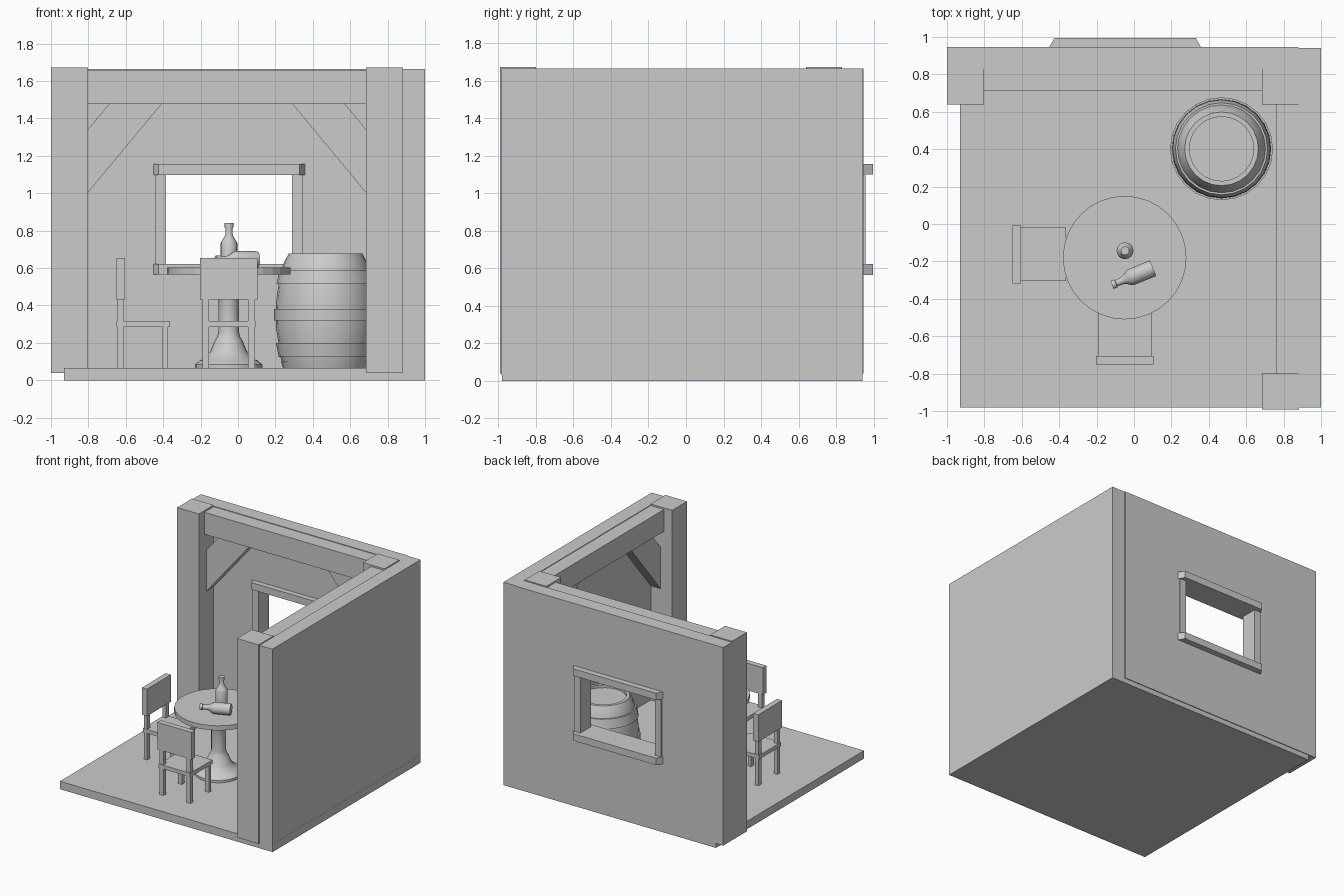
import bpy, bmesh, math
from mathutils import Matrix, Vector

if "Cube" in bpy.data.objects:
    bpy.data.objects.remove(bpy.data.objects["Cube"])


def make(name, bm, matrix=None):
    bmesh.ops.recalc_face_normals(bm, faces=bm.faces[:])
    me = bpy.data.meshes.new(name)
    bm.to_mesh(me)
    bm.free()
    ob = bpy.data.objects.new(name, me)
    if matrix:
        ob.matrix_world = matrix
    bpy.context.collection.objects.link(ob)
    return ob


def box(name, x, y, z, matrix=None):
    bm = bmesh.new()
    bmesh.ops.create_cube(bm, size=1)
    for v in bm.verts:
        v.co = Vector([(a + b) / 2 + c * (b - a) for (a, b), c in zip((x, y, z), v.co)])
    return make(name, bm, matrix)


def prism(name, base, offset):
    """Extrude a closed 3D outline along an offset."""
    bm = bmesh.new()
    f = bm.faces.new([bm.verts.new(p) for p in base])
    r = bmesh.ops.extrude_face_region(bm, geom=[f])
    bmesh.ops.translate(bm, vec=offset, verts=[g for g in r['geom'] if isinstance(g, bmesh.types.BMVert)])
    return make(name, bm)


def lathe(name, profile, sides, matrix):
    """Revolve (radius, z) points; the profile starts and ends on the axis."""
    bm = bmesh.new()
    vs = [bm.verts.new((r, 0, z)) for r, z in profile]
    es = [bm.edges.new(p) for p in zip(vs, vs[1:])]
    bmesh.ops.spin(bm, geom=vs + es, cent=(0, 0, 0), axis=(0, 0, 1),
                   angle=2 * math.pi, steps=sides)
    bmesh.ops.remove_doubles(bm, verts=bm.verts[:], dist=0.0005)
    return make(name, bm, matrix)


def smooth(ob, deg=35):
    bpy.ops.object.select_all(action='DESELECT')
    bpy.context.view_layer.objects.active = ob
    ob.select_set(True)
    bpy.ops.object.shade_smooth_by_angle(angle=math.radians(deg))


FLOOR = 0.065
# Floor and walls
box("floor", (-0.93, 1), (-0.98, 0.94), (0, FLOOR))
box("right_wall", (0.88, 0.999), (-0.982, 0.94), (0.03, 1.665))
back = box("back_wall", (-1, 0.88), (0.83, 0.946), (0.04, 1.665))

# Window opening
cutter = box("window_cutter", (-0.42, 0.325), (0.6, 1.2), (0.59, 1.13))
cutter.hide_render = True
mod = back.modifiers.new("window", 'BOOLEAN')
mod.operation = 'DIFFERENCE'
mod.solver = 'EXACT'
mod.object = cutter
bpy.context.view_layer.objects.active = back
bpy.ops.object.modifier_apply(modifier=mod.name)
bpy.data.objects.remove(cutter)

# Window frame: rails with chamfered ends, plain jambs
for name, z in (("window_sill", 0.565), ("window_head", 1.098)):
    outline = [(-0.425, 0.785), (0.33, 0.785), (0.36, 0.835), (0.36, 0.942),
               (0.33, 0.995), (-0.425, 0.995), (-0.455, 0.942), (-0.455, 0.835)]
    prism(name, [(x, y, z) for x, y in outline], (0, 0, 0.057))
for side, x in (("left", -0.443), ("right", 0.29)):
    box(f"window_jamb_{side}", (x, x + 0.057), (0.82, 0.956), (0.61, 1.11))

# Timber posts and top beams
for name, x, y in (("post_left", -1, 0.64), ("post_corner", 0.685, 0.64), ("post_front", 0.685, -0.992)):
    box(name, (x, x + 0.197), (y, y + 0.192), (0.04, 1.673))
box("back_beam", (-0.81, 0.7), (0.71, 0.835), (1.48, 1.66))
box("right_beam", (0.76, 0.885), (-0.81, 0.65), (1.48, 1.66))

# Diagonal braces at both ends of each beam
BRACE = [(-0.01, 0.99), (0.405, 1.49), (0.125, 1.49), (-0.01, 1.33)]
for tag, start, s in (("a", -0.803, 1), ("b", 0.685, -1)):
    prism(f"back_brace_{tag}", [(start + s * u, 0.74, z) for u, z in BRACE], (0, 0.095, 0))
for tag, start, s in (("a", -0.80, 1), ("b", 0.64, -1)):
    prism(f"right_brace_{tag}", [(0.79, start + s * u, z) for u, z in BRACE], (0.095, 0, 0))

# Round table
T = Matrix.Translation((-0.05, -0.18, 0))
lathe("table_top", [(0, 0.565), (0.33, 0.565), (0.33, 0.603), (0, 0.603)], 32, T)
smooth(lathe("table_pedestal", [
    (0, FLOOR), (0.18, FLOOR), (0.18, 0.085), (0.155, 0.105), (0.125, 0.118), (0.095, 0.16),
    (0.075, 0.21), (0.06, 0.235), (0.055, 0.26), (0.055, 0.48), (0.075, 0.53), (0.11, 0.567), (0, 0.567)], 24, T))


# Chairs: local origin at the middle of the backrest's outer face, facing +y
def chair(tag, pos, angle):
    m = Matrix.Translation(pos) @ Matrix.Rotation(angle, 4, 'Z')
    box(f"{tag}_seat", (-0.143, 0.143), (0, 0.287), (0.285, 0.317), m)
    box(f"{tag}_backrest", (-0.154, 0.154), (0, 0.046), (0.433, 0.655), m)
    for side, x in (("left", -0.122), ("right", 0.122)):
        xs = (x - 0.018, x + 0.018)
        box(f"{tag}_back_leg_{side}", xs, (0.007, 0.038), (FLOOR, 0.44), m)
        box(f"{tag}_front_leg_{side}", xs, (0.245, 0.276), (FLOOR, 0.29), m)


chair("front_chair", (-0.05, -0.752, 0), 0)
chair("left_chair", (-0.65, -0.163, 0), -math.pi / 2)

# Barrel with raised hoops and recessed lid
B = Matrix.Translation((0.468, 0.402, 0))
smooth(lathe("barrel", [
    (0, FLOOR), (0.222, FLOOR), (0.24, 0.12), (0.252, 0.2), (0.264, 0.28), (0.266, 0.35),
    (0.264, 0.42), (0.252, 0.51), (0.237, 0.585), (0.22, 0.635), (0.197, 0.677), (0.172, 0.677),
    (0.172, 0.655), (0, 0.655)], 24, B), 20)
for name, z0, r0, z1, r1 in (("low", 0.125, 0.25, 0.2, 0.265), ("mid", 0.32, 0.275, 0.38, 0.275),
                             ("high", 0.515, 0.262, 0.59, 0.246), ("foot", 0.066, 0.228, 0.1, 0.238)):
    smooth(lathe(f"barrel_hoop_{name}", [
        (r0 - 0.02, z0), (r0, z0), (r1, z1), (r1 - 0.02, z1), (r0 - 0.02, z0)], 24, B), 20)

# Bottles: one upright, one lying down
BOTTLE = [(0, 0), (0.044, 0), (0.045, 0.01), (0.045, 0.13), (0.038, 0.142), (0.024, 0.165), (0.019, 0.18),
          (0.018, 0.213), (0.023, 0.215), (0.023, 0.237), (0, 0.237)]
smooth(lathe("standing_bottle", BOTTLE, 16, Matrix.Translation((-0.048, -0.143, 0.603))))
tip = Vector((-0.215, -0.088, 0)).to_track_quat('Z', 'Y').to_matrix().to_4x4()
smooth(lathe("lying_bottle", BOTTLE, 16, Matrix.Translation((0.102, -0.236, 0.645)) @ tip))
